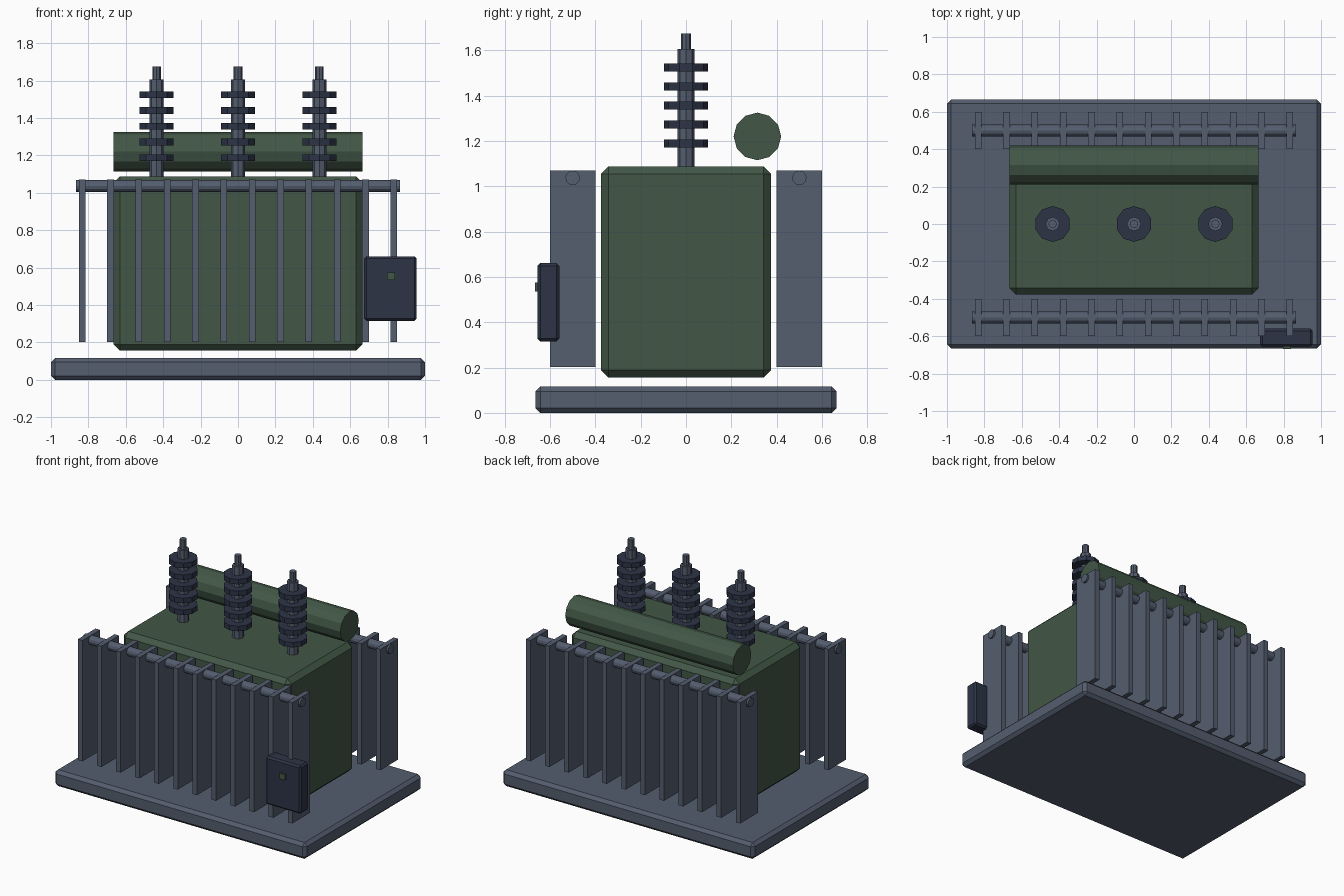
import bpy
from math import pi

cube = bpy.data.objects.get("Cube")
if cube:
    bpy.data.objects.remove(cube, do_unlink=True)


def material(name, rgb):
    m = bpy.data.materials.new(name)
    m.use_nodes = True
    m.diffuse_color = (*rgb, 1)
    m.node_tree.nodes["Principled BSDF"].inputs["Base Color"].default_value = (*rgb, 1)
    return m


green = material("tank green", (0.054, 0.096, 0.061))
grey = material("steel grey", (0.089, 0.111, 0.158))
navy = material("dark navy", (0.026, 0.034, 0.062))


def finish(name, mat):
    ob = bpy.context.object
    ob.name = ob.data.name = name
    ob.data.materials.append(mat)
    return ob


def box(name, mat, centre, size, bevel=0):
    bpy.ops.mesh.primitive_cube_add(size=1, location=centre)
    ob = finish(name, mat)
    ob.scale = size
    bpy.ops.object.transform_apply(location=False, rotation=False, scale=True)
    if bevel:
        mod = ob.modifiers.new("chamfer", "BEVEL")
        mod.width = bevel
        mod.segments = 1
    return ob


def rod(name, mat, centre, radius, length, sides, along_x=False):
    bpy.ops.mesh.primitive_cylinder_add(
        vertices=sides, radius=radius, depth=length, location=centre,
        rotation=(0, pi / 2 if along_x else 0, 0))
    return finish(name, mat)


# Base slab and main tank
box("base_slab", grey, (0, 0, 0.0585), (2, 1.33, 0.117), 0.022)
box("tank", green, (0, 0, 0.622), (1.33, 0.752, 0.932), 0.033)

# Oil drum above the rear edge of the tank
rod("conservator_drum", green, (0, 0.315, 1.22), 0.105, 1.33, 12, True)

# Three insulated bushings
for i, x in enumerate((-0.435, 0, 0.435), 1):
    rod(f"bushing_core_{i}", grey, (x, 0, 1.335), 0.038, 0.54, 8)
    rod(f"bushing_terminal_{i}", grey, (x, 0, 1.635), 0.023, 0.08, 8)
    for d in range(5):
        rod(f"bushing_disc_{i}_{d + 1}", navy, (x, 0, 1.188 + 0.084 * d), 0.096, 0.036, 10)

# Radiator banks: fins threaded on a header pipe, front and back
for side, y in (("front", -0.5), ("back", 0.5)):
    rod(f"{side}_header_pipe", grey, (0, y, 1.037), 0.032, 1.73, 12, True)
    for f in range(12):
        box(f"{side}_fin_{f + 1}", grey, ((f - 5.5) * 0.1515, y, 0.637), (0.036, 0.2, 0.867))

# Control cabinet with its small latch
box("control_cabinet", navy, (0.815, -0.607, 0.488), (0.28, 0.096, 0.345), 0.012)
box("cabinet_latch", green, (0.818, -0.658, 0.555), (0.043, 0.018, 0.04))
